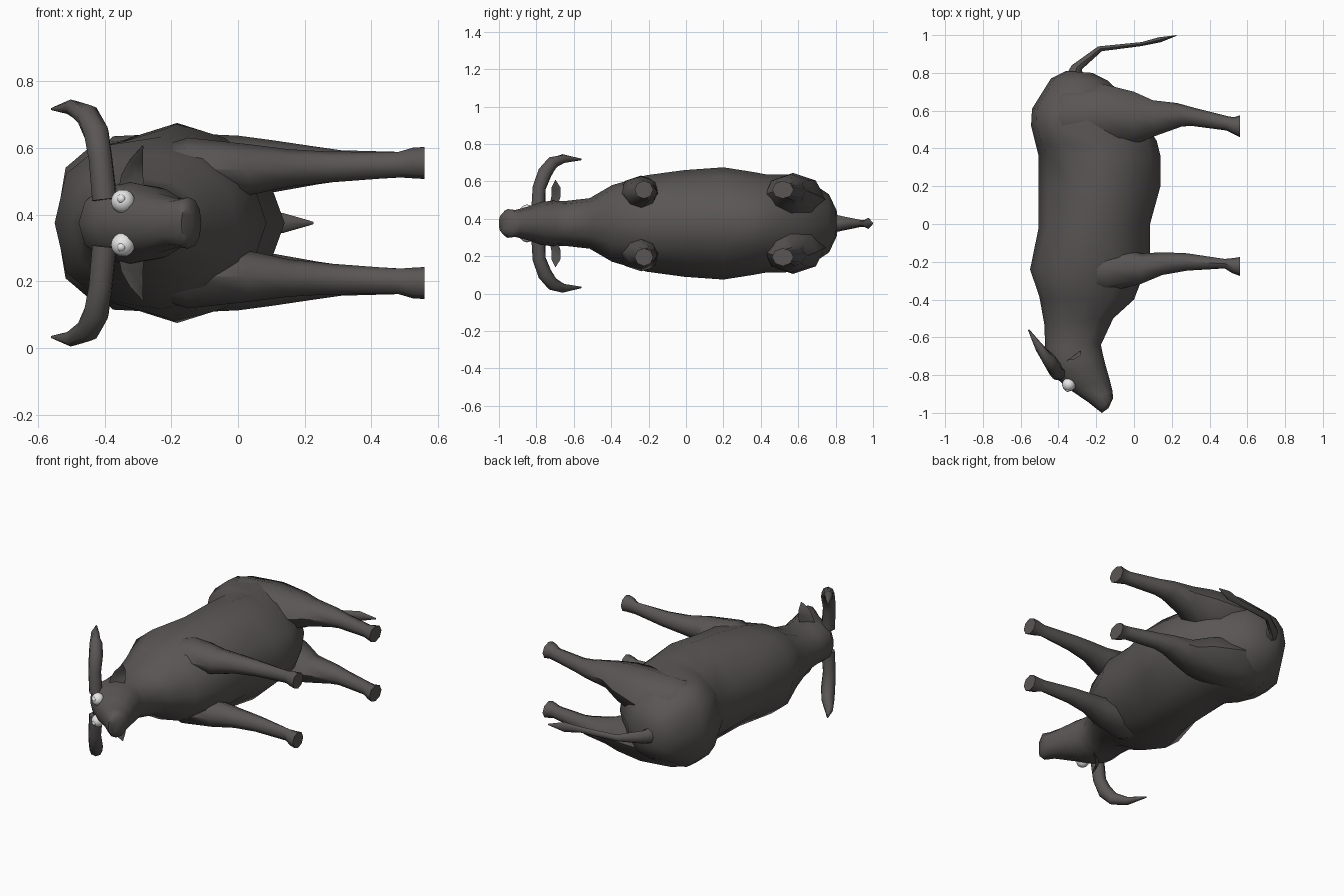
import bpy, bmesh, math
from mathutils import Vector

ZC = 0.375  # the animal lies on its side; z = ZC is its plane of symmetry


def material(name, rgb):
    m = bpy.data.materials.new(name)
    m.diffuse_color = (*rgb, 1)
    return m


HIDE = material("dark_hide", (0.10, 0.093, 0.09))
WHITE = material("eye_white", (0.8, 0.8, 0.8))


def finish(name, bm, mat, angle=50):
    bmesh.ops.recalc_face_normals(bm, faces=bm.faces)
    me = bpy.data.meshes.new(name)
    bm.to_mesh(me)
    bm.free()
    me.materials.append(mat)
    ob = bpy.data.objects.new(name, me)
    bpy.context.collection.objects.link(ob)
    bpy.ops.object.select_all(action='DESELECT')
    ob.select_set(True)
    bpy.context.view_layer.objects.active = ob
    bpy.ops.object.shade_smooth_by_angle(angle=math.radians(angle))
    return ob


def skin(bm, rings):
    """Bridge rings of points and cap both ends."""
    vs = [[bm.verts.new(p) for p in r] for r in rings]
    n = len(vs[0])
    for a, b in zip(vs, vs[1:]):
        for i in range(n):
            j = (i + 1) % n
            bm.faces.new((a[i], a[j], b[j], b[i]))
    bm.faces.new(vs[0])
    bm.faces.new(vs[-1])


def loft(name, stations, sides, side=1, off=None):
    """Station: x1, y1, x2, y2 (edges seen from the top), half width,
    then z offset (limbs) or roundness powers of spine and belly (trunk)."""
    rings = []
    for x1, y1, x2, y2, hz, *rest in stations:
        z, ps, pb = (rest[0], 1, 1) if len(rest) == 1 else (0, *rest)
        c = Vector(((x1 + x2) / 2, (y1 + y2) / 2, ZC + side * z))
        u = Vector(((x1 - x2) / 2, (y1 - y2) / 2, 0))
        ring = []
        for k in range(sides):
            a = math.tau * k / sides
            ca, sa = math.cos(a), math.sin(a)
            p = ps if ca > 0 else pb
            ring.append(c + u * math.copysign(abs(ca) ** p, ca)
                        + Vector((0, 0, hz * math.copysign(abs(sa) ** p, sa))))
        rings.append(ring)
    bm = bmesh.new()
    skin(bm, rings)
    return finish(name, bm, HIDE)


def tube(name, path, side, sides=8):
    """Tapered tube along x, y, z offset, radius."""
    pts = [Vector((x, y, ZC + side * z)) for x, y, z, r in path]
    rings = []
    for i, p in enumerate(pts):
        t = (pts[min(i + 1, len(pts) - 1)] - pts[max(i - 1, 0)]).normalized()
        u = t.cross(Vector((0.88, -0.48, 0))).normalized()
        v = t.cross(u)
        rings.append([p + path[i][3] * (u * math.cos(math.tau * k / sides)
                      + v * math.sin(math.tau * k / sides)) for k in range(sides)])
    bm = bmesh.new()
    skin(bm, rings)
    return finish(name, bm, HIDE)


# Trunk, neck and head in one loft, rump to muzzle
loft("body", [
    (-0.36, 0.81, -0.22, 0.80, 0.07, 0.9, 0.9),
    (-0.44, 0.77, -0.14, 0.76, 0.155, 0.85, 0.9),
    (-0.54, 0.61, 0.01, 0.62, 0.255, 0.72, 1.0),
    (-0.545, 0.52, 0.07, 0.52, 0.262, 0.66, 1.05),
    (-0.52, 0.42, 0.12, 0.44, 0.262, 0.72, 1.1),
    (-0.505, 0.36, 0.14, 0.36, 0.275, 1.05, 1.15),
    (-0.505, 0.20, 0.14, 0.20, 0.30, 1.15, 1.15),
    (-0.505, -0.02, 0.085, 0.0, 0.285, 1.1, 1.1),
    (-0.55, -0.24, 0.085, -0.18, 0.258, 0.8, 1.0),
    (-0.50, -0.39, 0.0, -0.40, 0.205, 0.85, 0.95),
    (-0.475, -0.53, -0.11, -0.50, 0.135, 0.9, 0.9),
    (-0.47, -0.65, -0.175, -0.64, 0.12, 0.9, 0.9),
    (-0.478, -0.73, -0.165, -0.69, 0.122, 0.9, 0.9),
    (-0.43, -0.80, -0.15, -0.75, 0.115, 0.9, 0.9),
    (-0.35, -0.87, -0.13, -0.82, 0.09, 0.9, 0.9),
    (-0.24, -0.945, -0.115, -0.88, 0.072, 0.9, 0.9),
    (-0.19, -0.985, -0.11, -0.92, 0.077, 0.9, 0.9),
    (-0.17, -1.0, -0.135, -0.975, 0.045, 0.9, 0.9)], 12)

# Tail with tuft
loft("tail", [
    (-0.37, 0.77, -0.27, 0.76, 0.055, 0),
    (-0.33, 0.84, -0.275, 0.82, 0.04, 0),
    (-0.19, 0.94, -0.17, 0.915, 0.02, 0),
    (0.04, 0.963, 0.04, 0.942, 0.018, 0),
    (0.13, 0.988, 0.14, 0.962, 0.03, 0),
    (0.225, 1.0, 0.226, 0.996, 0.004, 0)], 8)

for side, word in ((1, "upper"), (-1, "lower")):
    # Front leg with hoof
    loft(word + "_front_leg", [
        (-0.30, -0.15, -0.30, -0.33, 0.05, 0.16),
        (-0.15, -0.12, -0.15, -0.36, 0.096, 0.16),
        (0.04, -0.155, 0.03, -0.32, 0.076, 0.16),
        (0.16, -0.15, 0.15, -0.27, 0.056, 0.165),
        (0.28, -0.155, 0.28, -0.247, 0.046, 0.168),
        (0.48, -0.185, 0.48, -0.235, 0.038, 0.175),
        (0.53, -0.18, 0.52, -0.26, 0.046, 0.18),
        (0.56, -0.175, 0.56, -0.275, 0.048, 0.18)], 8, side)
    # Thigh, hind leg and hoof
    loft(word + "_hind_leg", [
        (-0.45, 0.66, -0.45, 0.44, 0.07, 0.12),
        (-0.37, 0.72, -0.38, 0.41, 0.13, 0.13),
        (-0.18, 0.745, -0.18, 0.40, 0.14, 0.13),
        (0.00, 0.70, 0.0, 0.42, 0.11, 0.152),
        (0.10, 0.655, 0.11, 0.465, 0.078, 0.17),
        (0.23, 0.64, 0.25, 0.515, 0.056, 0.172),
        (0.32, 0.615, 0.30, 0.52, 0.046, 0.172),
        (0.50, 0.57, 0.49, 0.495, 0.038, 0.175),
        (0.53, 0.565, 0.53, 0.475, 0.046, 0.18),
        (0.56, 0.575, 0.56, 0.46, 0.048, 0.18)], 8, side)
    # Curved horn
    tube(word + "_horn", [
        (-0.40, -0.79, 0.07, 0.039), (-0.412, -0.785, 0.19, 0.037),
        (-0.425, -0.755, 0.27, 0.040), (-0.452, -0.715, 0.323, 0.036),
        (-0.50, -0.655, 0.347, 0.024), (-0.558, -0.56, 0.342, 0.004)], side)
    # Pointed ear
    loft(word + "_ear", [
        (-0.36, -0.73, -0.28, -0.69, 0.015, 0.09),
        (-0.35, -0.72, -0.285, -0.67, 0.014, 0.145),
        (-0.325, -0.72, -0.285, -0.67, 0.012, 0.19),
        (-0.288, -0.70, -0.284, -0.695, 0.003, 0.23)], 6, side)
    # Eyeball and raised pupil disc
    for part, r, pos in (("_eye", 0.036, (-0.345, -0.85, 0.065)),
                         ("_pupil", 0.014, (-0.350, -0.875, 0.072))):
        bm = bmesh.new()
        bmesh.ops.create_uvsphere(bm, u_segments=12, v_segments=8, radius=r)
        bmesh.ops.translate(bm, verts=bm.verts,
                            vec=(pos[0], pos[1], ZC + side * pos[2]))
        finish(word + part, bm, WHITE)
